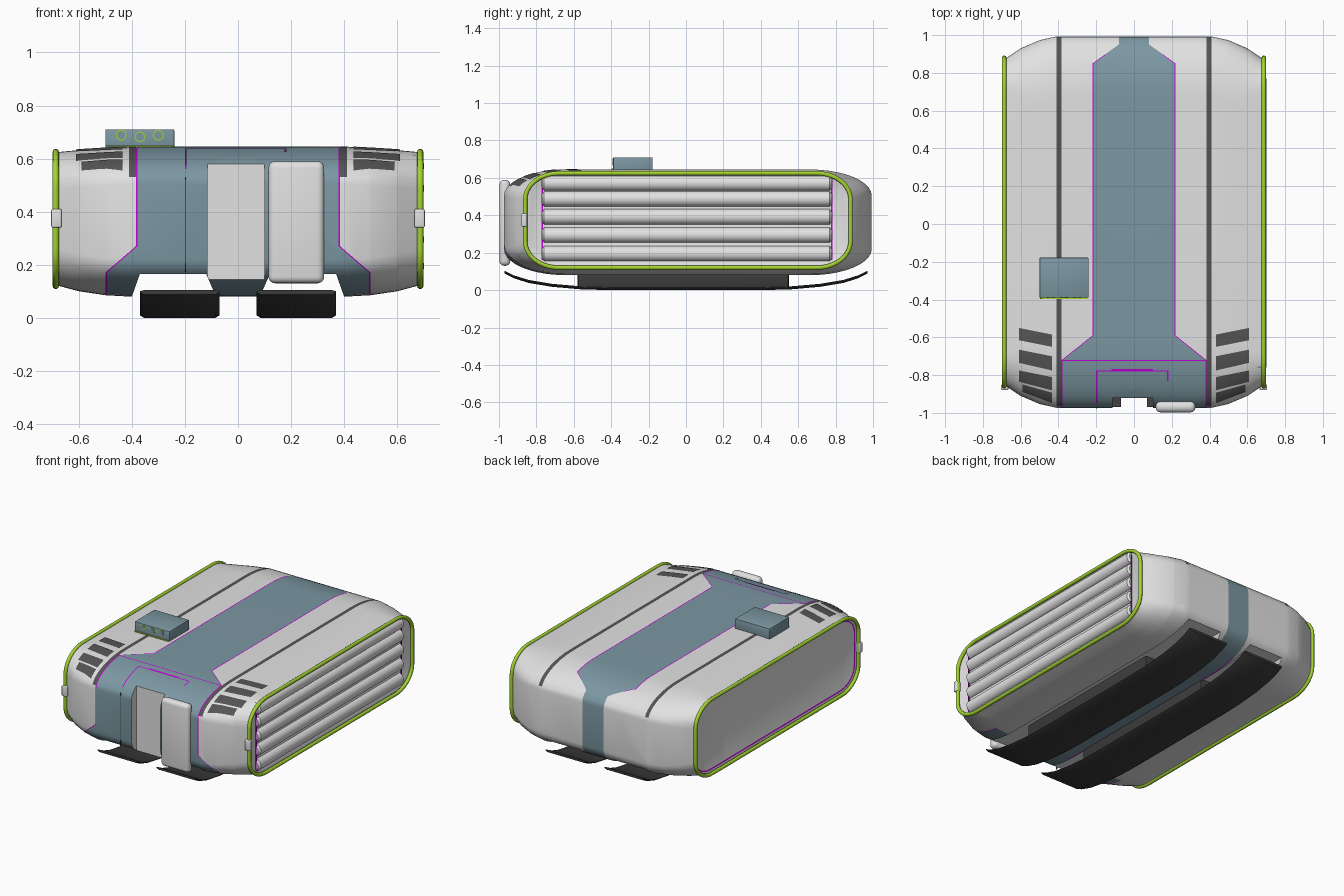
import bpy, bmesh, math
from mathutils import Vector

if "Cube" in bpy.data.objects:
    bpy.data.objects.remove(bpy.data.objects["Cube"])

def mat(name, c):
    m = bpy.data.materials.new(name)
    m.diffuse_color = (*c, 1)
    m.use_nodes = True
    m.node_tree.nodes["Principled BSDF"].inputs["Base Color"].default_value = m.diffuse_color
    return m

LIGHT = mat("light_grey", (0.76, 0.76, 0.76))
BLUE = mat("slate_blue", (0.2, 0.312, 0.362))
DARK = mat("dark_grey", (0.09, 0.09, 0.09))
BLACK = mat("near_black", (0.045, 0.045, 0.045))
GREEN = mat("lime_green", (0.37, 0.66, 0.03))
NAVY = mat("deep_blue", (0.05, 0.09, 0.11))
MAGENTA = mat("magenta_seam", (0.55, 0.0, 0.7))

def finish(name, bm, mats, angle=35):
    me = bpy.data.meshes.new(name)
    bm.to_mesh(me)
    bm.free()
    for m in mats:
        me.materials.append(m)
    ob = bpy.data.objects.new(name, me)
    bpy.context.collection.objects.link(ob)
    if angle:
        smooth(ob, angle)
    return ob

def smooth(ob, angle=35):
    bpy.ops.object.select_all(action='DESELECT')
    ob.select_set(True)
    bpy.context.view_layer.objects.active = ob
    bpy.ops.object.shade_smooth_by_angle(angle=math.radians(angle))

def box(name, lo, hi, m, bevel=0.0, seg=3):
    bm = bmesh.new()
    bmesh.ops.create_cube(bm, size=1)
    for v in bm.verts:
        v.co = [lo[i] + (v.co[i] + 0.5) * (hi[i] - lo[i]) for i in range(3)]
    if bevel:
        bmesh.ops.bevel(bm, geom=bm.edges[:], offset=bevel, segments=seg, affect='EDGES', profile=0.5)
    return finish(name, bm, [m])

def loft(loops):
    """Closed solid through equal-length rings of points."""
    bm = bmesh.new()
    rings = [[bm.verts.new(p) for p in loop] for loop in loops]
    n = len(rings[0])
    for a, b in zip(rings, rings[1:]):
        for i in range(n):
            bm.faces.new((a[i], a[(i + 1) % n], b[(i + 1) % n], b[i]))
    bm.faces.new(rings[0])
    bm.faces.new(rings[-1])
    bmesh.ops.recalc_face_normals(bm, faces=bm.faces[:])
    return bm

def cyl(name, c, r, length, m, n=24, bevel=0.0):
    """Cylinder along y."""
    loops = [(-length / 2, r - bevel), (-length / 2 + bevel, r), (length / 2 - bevel, r), (length / 2, r - bevel)]
    if not bevel:
        loops = [loops[0], loops[3]]
    return finish(name, loft([[(c[0] + rr * math.cos(2 * math.pi * i / n), c[1] + y,
                  c[2] + rr * math.sin(2 * math.pi * i / n)) for i in range(n)] for y, rr in loops]), [m])

# Hull section: |x|, half length, bottom, top, corner length
TABLE = [(0, .983, .08, .645, .33), (.41, .983, .08, .645, .33), (.5, .963, .085, .64, .32),
         (.6, .92, .1, .632, .26), (.675, .87, .12, .625, .18)]
YC, RZ = 0.01, 0.14

def section(ax):
    for a, b in zip(TABLE, TABLE[1:]):
        if ax <= b[0] + 1e-6:
            t = (ax - a[0]) / (b[0] - a[0])
            return [p + (q - p) * t for p, q in zip(a[1:], b[1:])]
    return TABLE[-1][1:]

def ring(x, steps=10):
    L, z0, z1, ry = section(abs(x))
    pts = []
    for sy, zc, start in ((1, z1 - RZ, 0), (-1, z1 - RZ, 90), (-1, z0 + RZ, 180), (1, z0 + RZ, 270)):
        for i in range(steps + 1):
            a = math.radians(start + 90 * i / steps)
            pts.append((x, YC + sy * (L - ry) + ry * math.cos(a), zc + RZ * math.sin(a)))
    return pts

def top(x, y):
    L, z0, z1, ry = section(abs(x))
    d = max(0, abs(y - YC) - (L - ry)) / ry
    return z1 - RZ + RZ * math.sqrt(max(0, 1 - d * d))

# Hull, cut along the colour borders and the seam strips beside them
W = .006
half = [.08 - W, .08, .22 - W, .22, .385 - W, .385, .41, .5 - W, .5, .55, .6, .64, .675]
bm = loft([ring(x) for x in [-h for h in reversed(half)] + half])
caps = [f for f in bm.faces if abs(f.normal.x) > 0.99 and abs(f.calc_center_median().x) > .67]
bmesh.ops.inset_individual(bm, faces=caps, thickness=0.02, depth=0)
rims = bmesh.ops.inset_individual(bm, faces=caps, thickness=0.007, depth=-0.004)["faces"]
for f in rims:
    f.tag = f.calc_center_median().x < 0
rim_y = [f.calc_center_median().copy() for f in rims if f.tag]
cuts = [((0, -.72, 0), (0, 1, 0)), ((0, -.72 - W, 0), (0, 1, 0)), ((0, 0, .53), (0, 0, 1))]
for s in (1, -1):
    for o in (0, W):
        cuts += [((s * (.22 - o), .85, 0), (s, 1.4, 0)), ((s * (.22 - o), -.59, 0), (s, 1.25, 0)),
                 ((s * (.385 - o), 0, .27), (s, 0, 1.15))]
body = [f for f in bm.faces if abs(f.calc_center_median().x) < .67]
side = [f for f in bm.faces if abs(f.calc_center_median().x) >= .67]
for co, no in cuts:
    bmesh.ops.bisect_plane(bm, geom=bm.verts[:] + bm.edges[:] + bm.faces[:], dist=1e-6,
                           plane_co=Vector(co), plane_no=Vector(no))

def hull_colour(c, n):
    ax, y, z = abs(c.x), c.y, c.z
    if c.x < -.672 and abs(n.x) < .95:      # rim of the left side panel
        return 3
    if .385 < ax < .41 and z > .53:
        return 2
    lim, seam = .08, z < .2 and y < .85
    if y < -.72:
        lim, seam = (.385 if z > .27 else min(.5, .385 + (.27 - z) * 1.15)), True
        if y > -.72 - W and z > .4 and ax < lim:
            return 3
    elif z > .4:
        seam = z > .6
        lim = max(.08, min(.22, .22 - 1.4 * (y - .85))) if y > -.59 else .22 - 1.25 * (y + .59)
    if ax >= lim:
        return 0
    return 3 if seam and ax > lim - W else 1

bm.normal_update()
for f in bm.faces:
    f.material_index = hull_colour(f.calc_center_median(), f.normal)
hull = finish("hull", bm, [LIGHT, BLUE, DARK, MAGENTA], None)

# Cut the front scoop and the two runner channels
cutters = [box("scoop_cutter", (-.115, -1.2, -.1), (.1, -.92, .592), LIGHT)]
for s in (1, -1):
    prof = [(.083, 0), (.083, .08), (.12, .165), (.37, .165), (.4, .08), (.4, 0)]
    cutters.append(finish("channel_cutter", loft([[(s * x, y, z) for x, z in prof] for y in (-1.3, 1.3)]), [LIGHT]))
for c in cutters:
    c.hide_render = True
    mod = hull.modifiers.new("cut", 'BOOLEAN')
    mod.operation, mod.solver, mod.object = 'DIFFERENCE', 'EXACT', c
    bpy.context.view_layer.objects.active = hull
    bpy.ops.object.modifier_apply(modifier=mod.name)
    bpy.data.objects.remove(c)
smooth(hull, 30)

# Thin plates lying on the hull top
def plate(name, corners, m, n=8):
    bm = bmesh.new()
    a, b, c, d = [Vector(p) for p in corners]
    g = []
    for i in range(n + 1):
        row = []
        for j in range(n + 1):
            p = a.lerp(b, i / n).lerp(d.lerp(c, i / n), j / n)
            row.append(bm.verts.new((p.x, p.y, top(p.x, p.y) + .004)))
        g.append(row)
    for i in range(n):
        for j in range(n):
            f = bm.faces.new((g[i][j], g[i + 1][j], g[i + 1][j + 1], g[i][j + 1]))
            f.normal_update()
            if f.normal.z < 0:
                f.normal_flip()
    return finish(name, bm, [m])

for s in (1, -1):
    for xo, yo, yi, wo, wi in ((.61, -.55, -.585, .065, .065), (.61, -.665, -.7, .07, .075),
                               (.61, -.775, -.81, .06, .07), (.59, -.85, -.893, .04, .055)):
        plate("vent_slot", [(s * xo, yo, 0), (s * .435, yi, 0), (s * .435, yi - wi, 0), (s * xo, yo - wo, 0)], DARK)
for x0, x1, y0, y1 in ((-.2, .182, -.775, -.781), (-.2, -.194, -.775, -.95), (.176, .182, -.775, -.83),
                       (-.12, .1, -.768, -.776)):
    plate("hatch_seam", [(x0, y0, 0), (x1, y0, 0), (x1, y1, 0), (x0, y1, 0)], MAGENTA)
box("hatch_groove", (-.2, -.976, .17), (-.196, -.965, .53), NAVY)

# Green side frames with clips
for s in (1, -1):
    cu = bpy.data.curves.new("side_frame", 'CURVE')
    cu.dimensions, cu.bevel_depth, cu.bevel_resolution = '3D', 0.012, 3
    pts = ring(.675)
    sp = cu.splines.new('POLY')
    sp.points.add(len(pts) - 1)
    for p, (x, y, z) in zip(sp.points, pts):
        p.co = (s * .687, y, z, 1)
    sp.use_cyclic_u = True
    cu.materials.append(GREEN)
    bpy.context.collection.objects.link(bpy.data.objects.new("side_frame", cu))
    box("frame_clip", (min(s * .665, s * .704), -.88, .34), (max(s * .665, s * .704), -.85, .41), LIGHT, .006)

# Rollers on the right side, with a seam behind each end
for z in (.195, .295, .392, .488, .572):
    cyl("side_roller", (.66, .005, z), .042, 1.55, LIGHT, 24, .012)
for y in (-.768, .778):
    box("roller_seam", (.66, y - .004, .16), (.677, y + .004, .6), MAGENTA)

# Front flap
box("front_flap", (.115, -.997, .13), (.325, -.94, .59), LIGHT, .025, 4)

# Sensor block on the roof
box("sensor_block", (-.5, -.39, .625), (-.24, -.178, .71), BLUE, .004, 2)
box("sensor_trim", (-.497, -.397, .645), (-.243, -.388, .649), GREEN)
for x, z in ((-.44, .688), (-.37, .682), (-.3, .688)):
    cyl("sensor_rim", (x, -.39, z), .02, .003, GREEN)
    cyl("sensor_lens", (x, -.391, z), .016, .004, BLUE)

# Runners: curved sole with a thick pad
SOLE = [(-.97, .088), (-.92, .063), (-.84, .038), (-.72, .018), (-.56, .004), (-.4, 0),
        (.4, 0), (.56, .004), (.72, .018), (.84, .038), (.92, .063), (.97, .088)]
for s in (1, -1):
    loops = []
    for y, z in SOLE:
        loops.append([(s * x, y, z + h) for x, h in
                      ((.07, .009), (.085, 0), (.355, 0), (.37, .009), (.37, .012), (.355, .016), (.085, .016), (.07, .012))])
    finish("runner_sole", loft(loops), [BLACK])
    box("runner_pad", (min(s * .075, s * .365), -.58, .008), (max(s * .075, s * .365), .55, .098), BLACK, .014, 2)
